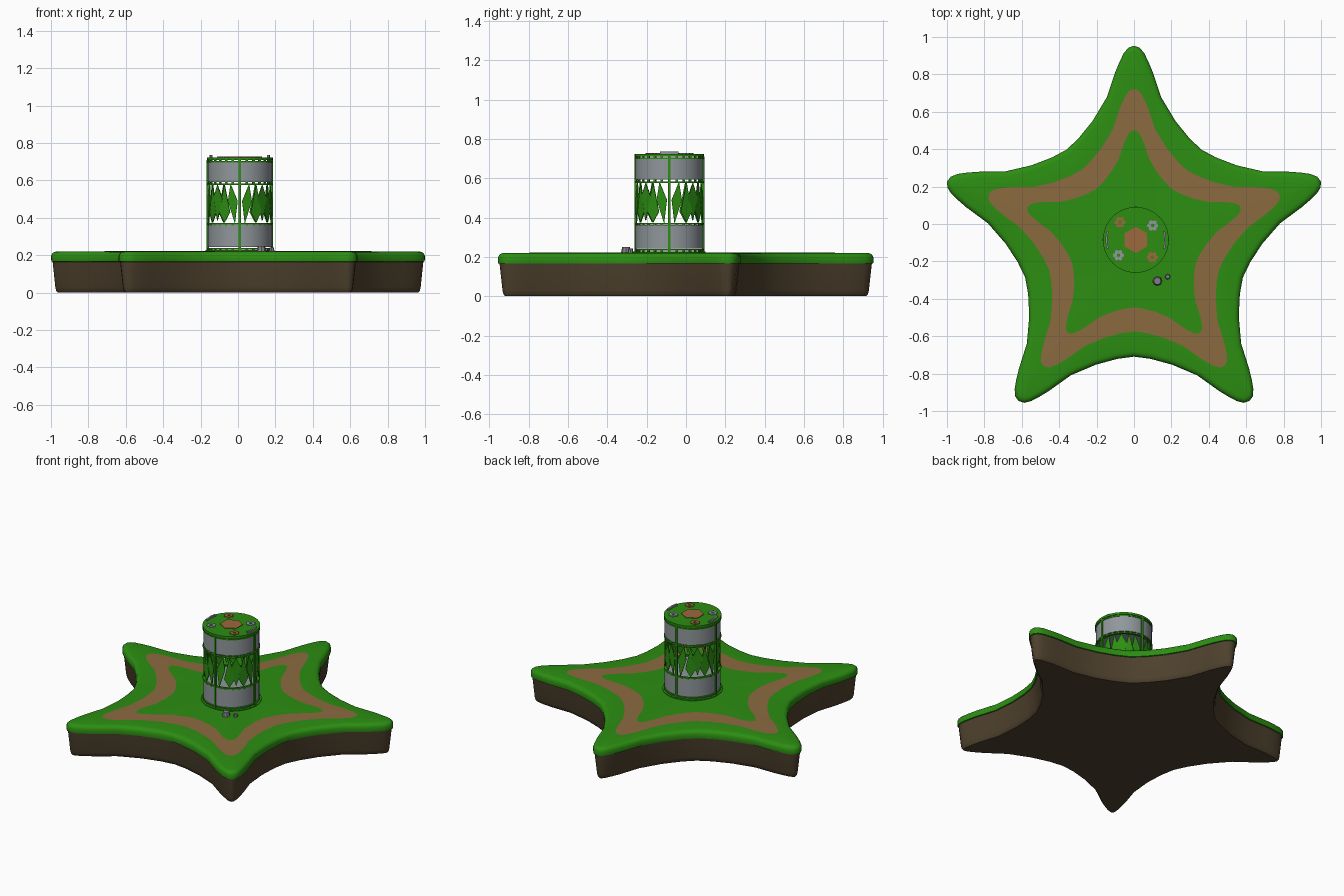
import bpy, bmesh, math
from mathutils import Vector, Matrix

if "Cube" in bpy.data.objects:
    bpy.data.objects.remove(bpy.data.objects["Cube"])

def mat(name, c):
    m = bpy.data.materials.new(name)
    m.diffuse_color = (*c, 1)
    m.use_nodes = True
    m.node_tree.nodes["Principled BSDF"].inputs["Base Color"].default_value = m.diffuse_color
    return m

GRASS = mat("grass_green", (0.025, 0.27, 0.006))
PATH = mat("path_brown", (0.26, 0.145, 0.05))
DIRT = mat("dirt_brown", (0.075, 0.052, 0.026))
STEEL = mat("steel_grey", (0.28, 0.31, 0.33))
ROCK = mat("rock_grey", (0.21, 0.21, 0.24))
CLAY = mat("clay_orange", (0.34, 0.14, 0.045))

def finish(bm, name, mats, angle=35):
    bmesh.ops.recalc_face_normals(bm, faces=bm.faces[:])
    me = bpy.data.meshes.new(name)
    bm.to_mesh(me)
    bm.free()
    for m in mats:
        me.materials.append(m)
    me.shade_smooth()
    me.set_sharp_from_angle(angle=math.radians(angle))
    ob = bpy.data.objects.new(name, me)
    bpy.context.collection.objects.link(ob)
    return ob

# Star outline: half of one arm (sideways, outward), mirrored and turned five times
CY = -0.097
HALF = [(0, 1.05), (0.03, 1.04), (0.055, 1.01), (0.077, 0.965), (0.10, 0.91), (0.145, 0.775),
        (0.22, 0.65), (0.295, 0.557), (0.36, 0.495)]
arm = [(-x, y) for x, y in HALF[-2:0:-1]] + HALF
outline = []
for k in range(5):
    r = Matrix.Rotation(-k * math.tau / 5, 2)
    outline += [r @ Vector(p) for p in arm]
N = len(outline)

def offset(d):
    out = []
    for i, p in enumerate(outline):
        t = (outline[(i + 1) % N] - outline[i - 1]).normalized()
        out.append(p + Vector((t.y, -t.x)) * d)   # outline runs clockwise
    return out

def inward(d):
    a = offset(d)
    return a if sum(v.length for v in a) < sum(v.length for v in outline) else offset(-d)

def scaled(s):
    return [p * s for p in outline]

# Island: stacked star rings; each entry is ring, height, material of the band below it
layers = [(scaled(0.5), 0.0, 0), (inward(0.036), 0.0, 0), (inward(0.028), 0.010, 0),
          (inward(0.023), 0.03, 0), (inward(0.008), 0.165, 0), (inward(0.001), 0.167, 1),
          (outline, 0.175, 1), (outline, 0.197, 1), (inward(0.006), 0.210, 1),
          (inward(0.016), 0.217, 1), (inward(0.03), 0.220, 1), (scaled(0.78), 0.221, 1),
          (scaled(0.57), 0.222, 2), (scaled(0.25), 0.223, 1)]
bm = bmesh.new()
rings = [[bm.verts.new((p.x, p.y + CY, z)) for p in pts] for pts, z, _ in layers]
for j in range(1, len(rings)):
    for i in range(N):
        n = (i + 1) % N
        f = bm.faces.new((rings[j - 1][i], rings[j - 1][n], rings[j][n], rings[j][i]))
        f.material_index = layers[j][2]
for ring, z, m in ((rings[0], 0, 0), (rings[-1], 0.223, 1)):
    c = bm.verts.new((0, CY, z))
    for i in range(N):
        bm.faces.new((ring[i], ring[(i + 1) % N], c)).material_index = m
finish(bm, "star_island", [DIRT, GRASS, PATH], 50)

# Tower helpers
TX, TY, R = 0.01, -0.085, 0.172

def disc(name, r, z0, z1, m, x=TX, y=TY, seg=48):
    bm = bmesh.new()
    bmesh.ops.create_cone(bm, cap_ends=True, segments=seg, radius1=r, radius2=r, depth=z1 - z0,
                          matrix=Matrix.Translation((x, y, (z0 + z1) / 2)))
    return finish(bm, name, [m])

def box(bm, ang, r, z, size):
    m = (Matrix.Translation((TX, TY, z)) @ Matrix.Rotation(ang, 4, 'Z')
         @ Matrix.Translation((r, 0, 0)) @ Matrix.Diagonal((*size, 1)))
    bmesh.ops.create_cube(bm, size=1, matrix=m)

def tube(name, r0, r1, z0, z1, m, seg=48):
    bm = bmesh.new()
    rs = [[bm.verts.new((TX + r * math.cos(i * math.tau / seg), TY + r * math.sin(i * math.tau / seg), z))
           for i in range(seg)] for r, z in ((r0, z0), (r1, z0), (r1, z1), (r0, z1))]
    for j in range(4):
        for i in range(seg):
            n = (i + 1) % seg
            bm.faces.new((rs[j][i], rs[j][n], rs[(j + 1) % 4][n], rs[(j + 1) % 4][i]))
    return finish(bm, name, [m])

# Grey drums, green rings and cap
disc("tower_foot", 0.185, 0.219, 0.227, GRASS)
disc("lower_drum", R, 0.243, 0.363, STEEL)
disc("upper_drum", R, 0.592, 0.700, STEEL)
disc("tower_cap", 0.176, 0.709, 0.723, GRASS)
for name, z in (("base_ring", 0.235), ("lower_ring", 0.369), ("upper_ring", 0.580), ("top_ring", 0.701)):
    tube(name, R - 0.012, R + 0.004, z - 0.004, z + 0.004, GRASS)

# Studs between the rings
bm = bmesh.new()
for z in (0.230, 0.364, 0.588, 0.706):
    for i in range(28):
        box(bm, i * math.tau / 28, R - 0.003, z, (0.008, 0.012, 0.010))
finish(bm, "ring_studs", [GRASS])

# Four upright posts
bm = bmesh.new()
for i in range(4):
    box(bm, i * math.tau / 4, R, 0.467, (0.012, 0.014, 0.486))
finish(bm, "posts", [GRASS])

# Leaf lattice: kites and diamonds bent round the tower
def leaf(bm, a, half, z0, zm, z1, lean=0):
    pts = [(a - lean, z0), (a + half, zm), (a + lean, z1), (a - half, zm)]
    sides = []
    for r in (R - 0.006, R):
        sides.append([bm.verts.new((TX + r * math.cos(math.radians(d)), TY + r * math.sin(math.radians(d)), z))
                      for d, z in pts])
    i0, o = sides
    bm.faces.new(i0[::-1])
    bm.faces.new(o)
    for k in range(4):
        n = (k + 1) % 4
        bm.faces.new((i0[k], i0[n], o[n], o[k]))

bm = bmesh.new()
for q in range(4):
    b = q * 90
    leaf(bm, b + 13, 9, 0.370, 0.49, 0.580, 4)
    leaf(bm, b + 31, 11, 0.375, 0.43, 0.580)
    leaf(bm, b + 45, 12, 0.385, 0.50, 0.575)
    leaf(bm, b + 61, 11, 0.375, 0.43, 0.580)
    leaf(bm, b + 77, 9, 0.370, 0.49, 0.580, -4)
finish(bm, "leaf_lattice", [GRASS], 20)

# Cap decoration: centre plate, four small flowers, two curved handles
disc("centre_plate", 0.07, 0.722, 0.727, CLAY, seg=6)
for i, (x, y, m) in enumerate(((-0.075, 0.01, CLAY), (0.098, -0.178, CLAY),
                               (0.10, -0.008, STEEL), (-0.083, -0.167, STEEL))):
    bm = bmesh.new()
    for k in range(6):
        a = k * math.tau / 6
        bmesh.ops.create_cone(bm, cap_ends=True, segments=6, radius1=0.012, radius2=0.012, depth=0.005,
                              matrix=Matrix.Translation((x + 0.019 * math.cos(a), y + 0.019 * math.sin(a), 0.725)))
    finish(bm, "flower_%d" % (i + 1), [m])
for side, name in ((0, "right_handle"), (math.pi, "left_handle")):
    bm = bmesh.new()
    for k in range(-4, 5):
        box(bm, side + k * 0.065, 0.157, 0.728, (0.010, 0.0115, 0.014))
    finish(bm, name, [STEEL])

# Two pebbles beside the tower
for name, x, y, r, h in (("large_pebble", 0.125, -0.305, 0.026, 0.030), ("small_pebble", 0.180, -0.282, 0.015, 0.022)):
    bm = bmesh.new()
    bmesh.ops.create_cone(bm, cap_ends=True, segments=8, radius1=r, radius2=r * 0.75, depth=h,
                          matrix=Matrix.Translation((x, y, 0.220 + h / 2)))
    finish(bm, name, [ROCK])
